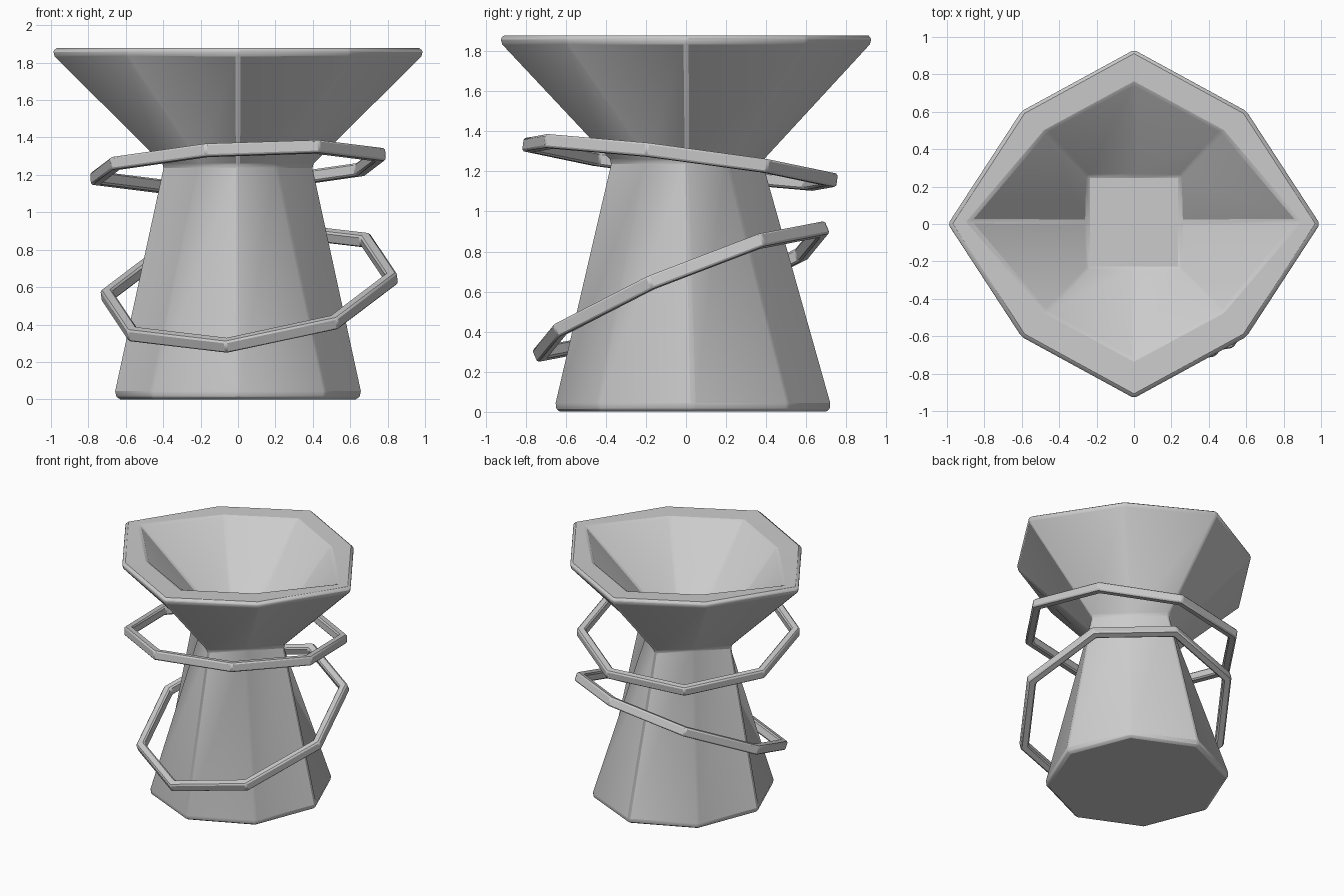
import bpy, bmesh, math
from mathutils import Matrix, Euler

if "Cube" in bpy.data.objects:
    bpy.data.objects.remove(bpy.data.objects["Cube"])


def finish(name, bm, bevel, angle):
    bmesh.ops.recalc_face_normals(bm, faces=bm.faces)
    me = bpy.data.meshes.new(name)
    bm.to_mesh(me)
    bm.free()
    ob = bpy.data.objects.new(name, me)
    bpy.context.collection.objects.link(ob)
    mod = ob.modifiers.new("soft_edges", 'BEVEL')
    mod.width = bevel
    mod.segments = 1
    mod.limit_method = 'ANGLE'
    mod.angle_limit = math.radians(12)
    bpy.ops.object.select_all(action='DESELECT')
    bpy.context.view_layer.objects.active = ob
    ob.select_set(True)
    bpy.ops.object.shade_smooth_by_angle(angle=math.radians(angle))
    return ob


def bridge(bm, a, b):
    n = len(a)
    for i in range(n):
        j = (i + 1) % n
        bm.faces.new((a[i], a[j], b[j], b[i]))


def octagon(bm, z, side, corner_x, corner_y, front, cy):
    pts = [(side, 0), (corner_x, corner_y), (0, front), (-corner_x, corner_y),
           (-side, 0), (-corner_x, -corner_y), (0, -front), (corner_x, -corner_y)]
    return [bm.verts.new((x, y + cy, z)) for x, y in pts]


# Waisted body with funnel bowl: z, side, corner x, corner y, front, y centre
sections = [
    (0.00, 0.645, 0.46, 0.47, 0.68, 0.035),
    (0.03, 0.665, 0.47, 0.48, 0.695, 0.035),
    (1.25, 0.405, 0.205, 0.20, 0.385, 0.005),
    (1.845, 1.00, 0.605, 0.605, 0.935, 0.0),
    (1.88, 0.985, 0.595, 0.60, 0.925, 0.0),
    (1.875, 0.88, 0.47, 0.48, 0.735, 0.015),
    (1.38, 0.25, 0.25, 0.25, 0.25, 0.01),
]
bm = bmesh.new()
loops = [octagon(bm, *s) for s in sections]
for a, b in zip(loops, loops[1:]):
    bridge(bm, a, b)
bm.faces.new(loops[0])
bm.faces.new(loops[-1])
finish("funnel_body", bm, 0.014, 40)


# Tilted eight-sided hoops with a square bar section
def hoop(name, centre, tilt_x, tilt_y):
    bm = bmesh.new()
    profile = [(0.745, -0.034), (0.81, -0.034), (0.81, 0.034), (0.745, 0.034)]
    rings = []
    for r, z in profile:
        angles = [math.radians(33 + 45 * i) for i in range(8)]
        rings.append([bm.verts.new((r * math.cos(t), r * math.sin(t), z)) for t in angles])
    for i in range(4):
        bridge(bm, rings[i], rings[(i + 1) % 4])
    rot = Euler((math.radians(tilt_x), math.radians(tilt_y), 0)).to_matrix().to_4x4()
    bm.transform(Matrix.Translation(centre) @ rot)
    return finish(name, bm, 0.01, 25)


hoop("upper_hoop", (0, -0.03, 1.245), -7.2, -3.2)
hoop("lower_hoop", (0.06, -0.025, 0.60), 22.5, -8.0)
